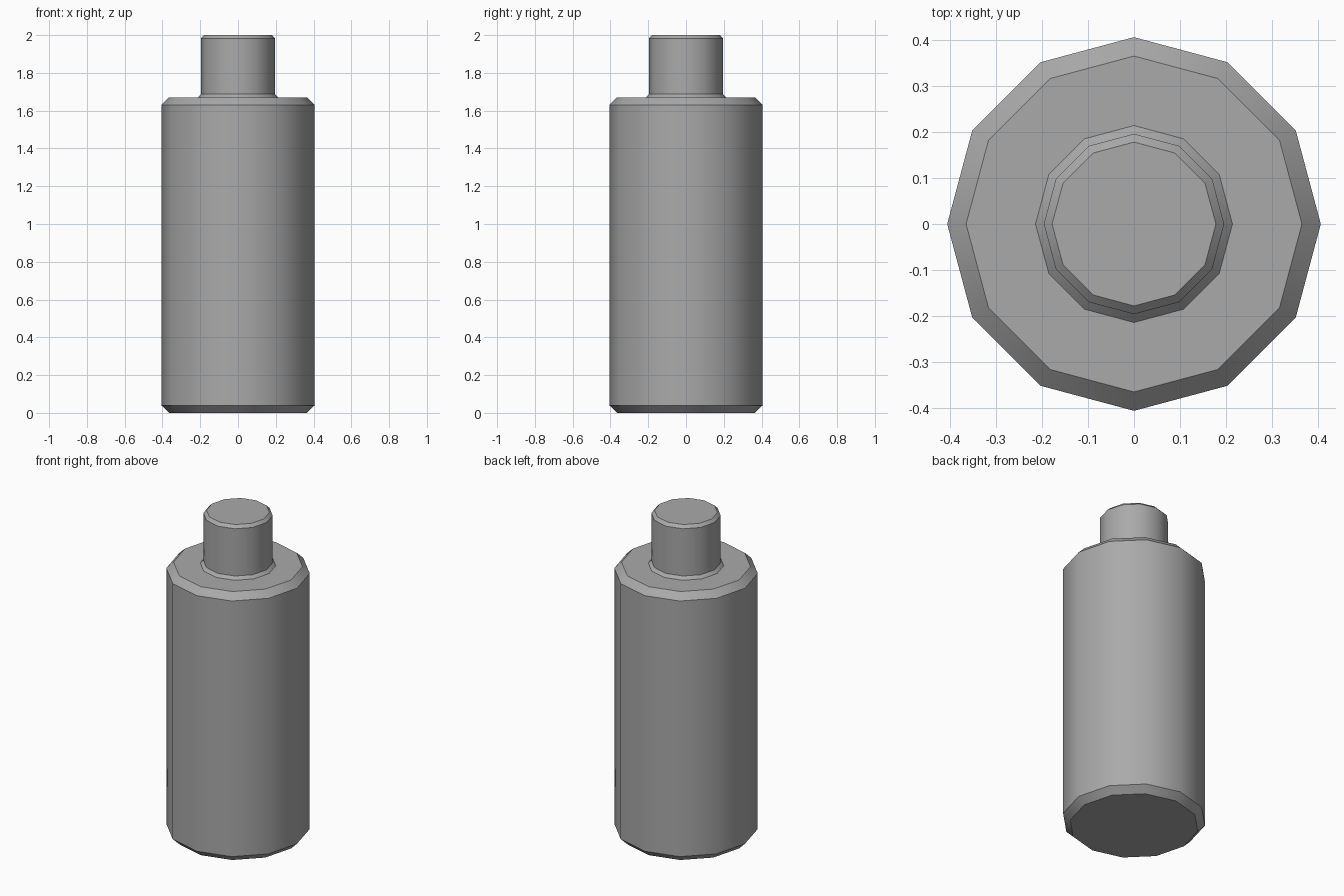
import bpy, bmesh, math

if "Cube" in bpy.data.objects:
    bpy.data.objects.remove(bpy.data.objects["Cube"], do_unlink=True)

SIDES = 12

# Single grey finish
grey = bpy.data.materials.new("mid_grey")
grey.use_nodes = True
colour = (0.4, 0.4, 0.4, 1)
grey.diffuse_color = colour
grey.node_tree.nodes["Principled BSDF"].inputs["Base Color"].default_value = colour

# Outline as (radius, height): chamfered body, small collar, chamfered neck
profile = [(0.365, 0), (0.406, 0.04), (0.406, 1.63), (0.365, 1.67),
           (0.214, 1.67), (0.196, 1.688), (0.196, 1.982), (0.178, 2)]

bm = bmesh.new()
rings = []
for r, z in profile:
    angles = [2 * math.pi * i / SIDES for i in range(SIDES)]
    rings.append([bm.verts.new((r * math.cos(a), r * math.sin(a), z)) for a in angles])

# Walls between neighbouring rings, then the end caps
for low, high in zip(rings, rings[1:]):
    for i in range(SIDES):
        j = (i + 1) % SIDES
        bm.faces.new((low[i], low[j], high[j], high[i]))
bm.faces.new(rings[0][::-1])
bm.faces.new(rings[-1])

mesh = bpy.data.meshes.new("bottle")
bm.to_mesh(mesh)
bm.free()
mesh.materials.append(grey)
bottle = bpy.data.objects.new("bottle", mesh)
bpy.context.collection.objects.link(bottle)

# Smooth round the sides, crisp at the chamfers
bpy.ops.object.select_all(action='DESELECT')
bottle.select_set(True)
bpy.context.view_layer.objects.active = bottle
bpy.ops.object.shade_smooth_by_angle(angle=math.radians(36))
